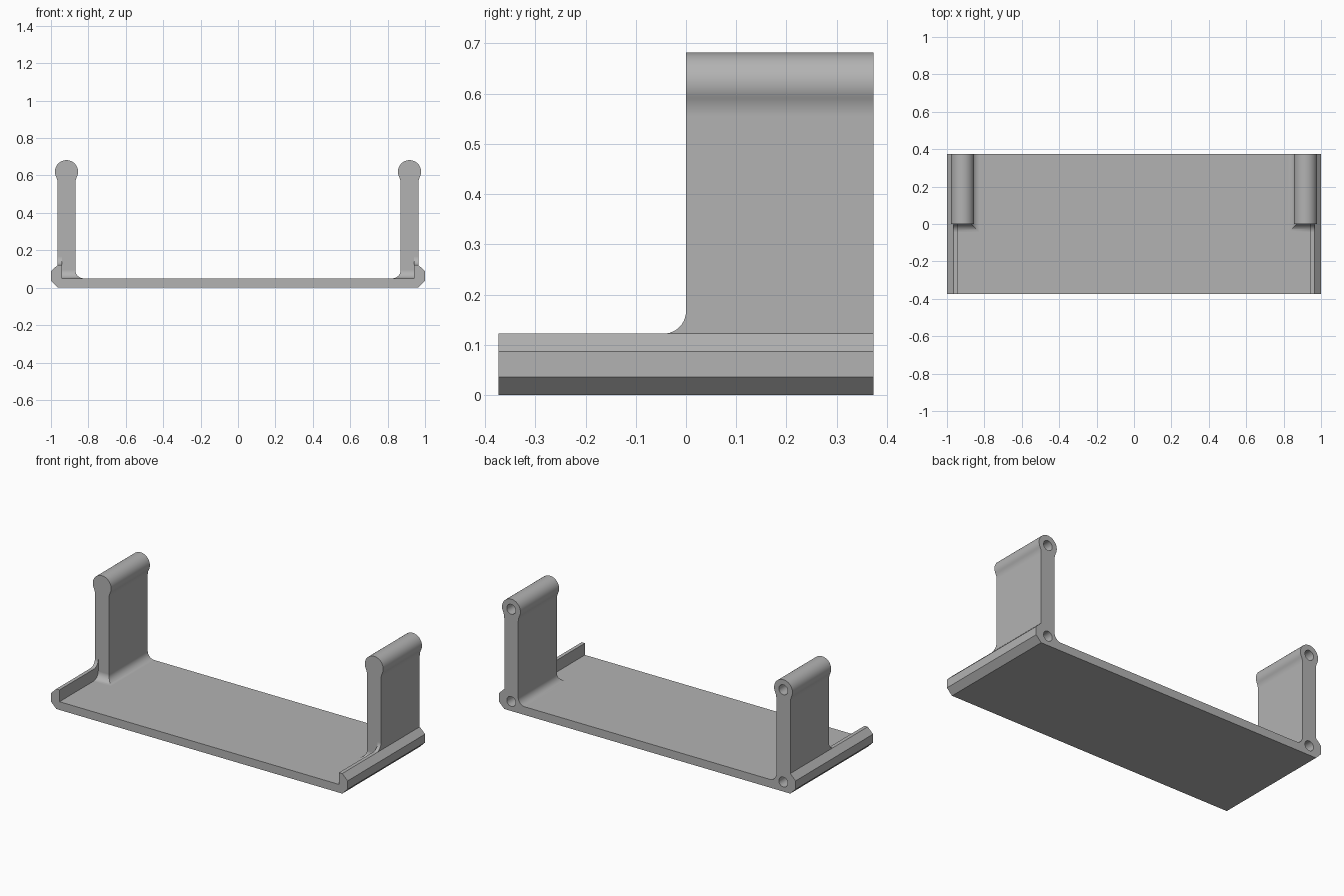
import bpy, bmesh
from math import sin, cos, pi, atan2, sqrt

if "Cube" in bpy.data.objects:
    bpy.data.objects.remove(bpy.data.objects["Cube"])

grey = bpy.data.materials.new("plain grey")
grey.use_nodes = True
grey.diffuse_color = (0.45, 0.45, 0.45, 1)
grey.node_tree.nodes["Principled BSDF"].inputs["Base Color"].default_value = (0.45, 0.45, 0.45, 1)

DEPTH = 0.373          # half depth of the tray
FLOOR, LIP = 0.05, 0.122
CX, HALF = 0.917, 0.047   # post centre and half width
EDGE = CX + HALF
HEAD_Z, HEAD_R = 0.62, 0.062
FILLET = 0.045


def loft(name, rings):
    """Closed solid through rings of equal point count."""
    bm = bmesh.new()
    loops = [[bm.verts.new(p) for p in ring] for ring in rings]
    n = len(loops[0])
    for a, b in zip(loops, loops[1:]):
        for i in range(n):
            bm.faces.new((a[i], a[(i + 1) % n], b[(i + 1) % n], b[i]))
    bm.faces.new(loops[0])
    bm.faces.new(loops[-1])
    bmesh.ops.recalc_face_normals(bm, faces=bm.faces)
    mesh = bpy.data.meshes.new(name)
    bm.to_mesh(mesh)
    bm.free()
    mesh.materials.append(grey)
    obj = bpy.data.objects.new(name, mesh)
    bpy.context.collection.objects.link(obj)
    return obj


def prism_y(name, profile, y0, y1):
    return loft(name, [[(x, y, z) for x, z in profile] for y in (y0, y1)])


def arc(cx, cz, r, a0, a1, n):
    return [(cx + r * cos(a0 + (a1 - a0) * i / n), cz + r * sin(a0 + (a1 - a0) * i / n))
            for i in range(n + 1)]


def combine(target, other, operation):
    mod = target.modifiers.new(operation, "BOOLEAN")
    mod.operation, mod.solver, mod.object = operation, "EXACT", other
    bpy.context.view_layer.objects.active = target
    bpy.ops.object.modifier_apply(modifier=mod.name)
    bpy.data.objects.remove(other)


# Tray with chamfered side lips
right = [(EDGE, 0), (1, 0.036), (1, 0.087), (EDGE, LIP), (0.942, LIP), (0.942, FLOOR)]
tray = prism_y("bracket_tray", right + [(-x, z) for x, z in reversed(right)], -DEPTH, DEPTH)

# Post outline: straight sides flaring by a concave arc into a round head
drop = 0.065
neck_r = (HALF**2 + drop**2 - HEAD_R**2) / (2 * (HEAD_R - HALF))
tangent = atan2(drop, HALF + neck_r)
neck = arc(HALF + neck_r, HEAD_Z - drop, neck_r, pi, pi - tangent, 8)
head = arc(0, HEAD_Z, HEAD_R, -tangent, pi + tangent, 40)
outline = [(HALF, 0.03)] + neck + head[1:-1] + [(-x, z) for x, z in reversed(neck)] + [(-HALF, 0.03)]

steps = [i * pi / 20 for i in range(11)]
for side in (-1, 1):
    post = prism_y("post", [(side * CX + x, z) for x, z in outline], 0, DEPTH)
    combine(tray, post, "UNION")

    # Rounded foot along the inner and front faces of the post
    inner, outer = side * (CX - HALF), side * 0.95
    levels = [(FILLET, 0.03)] + [(FILLET * (1 - sin(a)), FLOOR + FILLET * (1 - cos(a))) for a in steps]
    rings = [[(inner - side * o, -o, z), (outer, -o, z), (outer, DEPTH, z), (inner - side * o, DEPTH, z)]
             for o, z in levels]
    combine(tray, loft("post_foot", rings), "UNION")

    # Fillet from the lip up to the post front
    curve = [(FILLET * (sin(a) - 1), LIP + FILLET * (1 - cos(a))) for a in steps]
    curve += [(0.02, LIP + FILLET), (0.02, 0.1), (-FILLET, 0.1)]
    web = loft("lip_fillet", [[(side * x, y, z) for y, z in curve] for x in (0.942, EDGE)])
    combine(tray, web, "UNION")

    # Blind screw holes in the back
    for z in (HEAD_Z, 0.058):
        circle = arc(side * CX, z, 0.03, 0, 2 * pi, 28)[:-1]
        combine(tray, prism_y("hole_cutter", circle, DEPTH - 0.2, DEPTH + 0.05), "DIFFERENCE")

# Smooth curves, keep edges crisp
bpy.ops.object.select_all(action="DESELECT")
tray.select_set(True)
bpy.context.view_layer.objects.active = tray
bpy.ops.object.shade_smooth_by_angle(angle=pi / 7)
weighted = tray.modifiers.new("weighted_normals", "WEIGHTED_NORMAL")
weighted.keep_sharp = True
